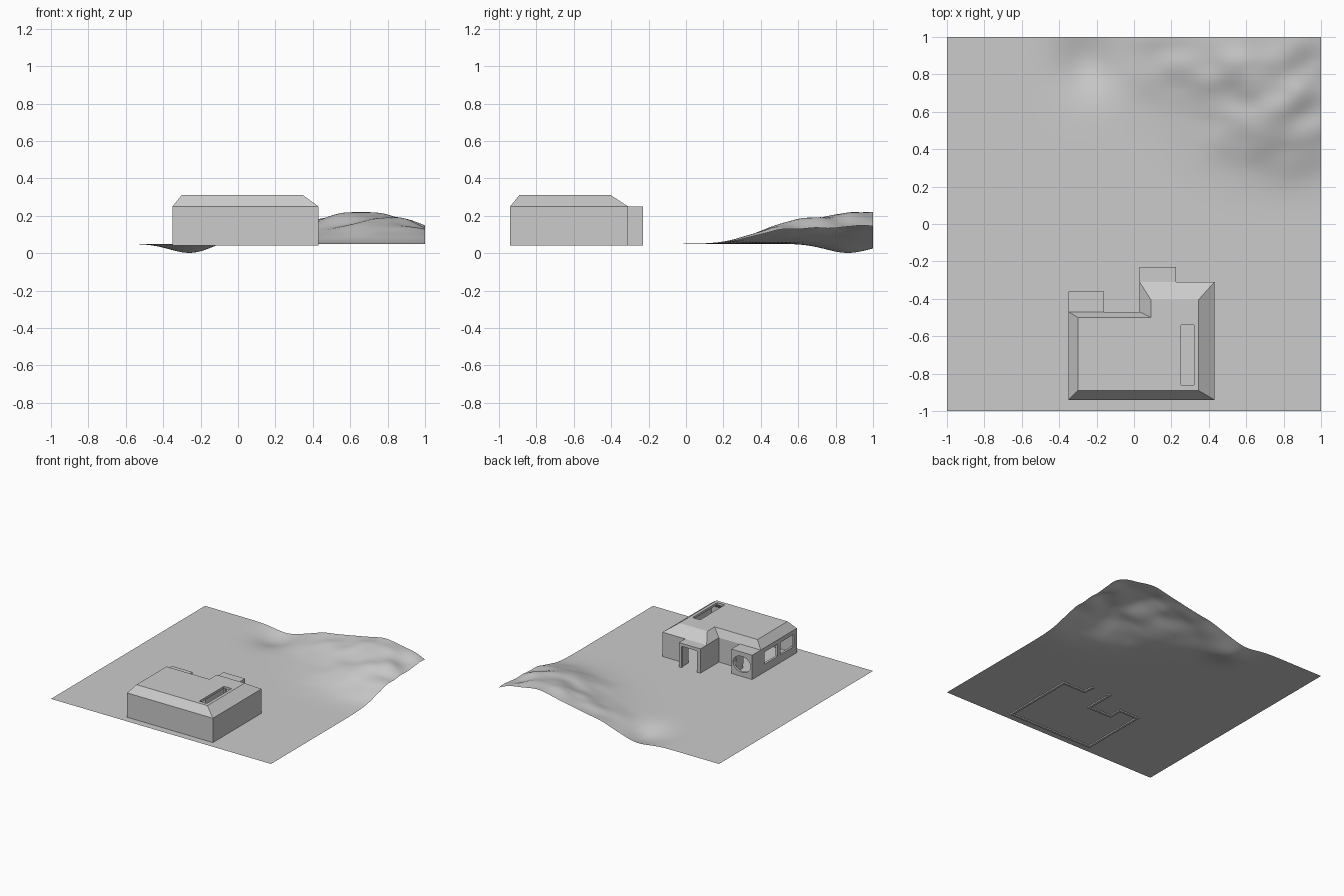
import bpy, bmesh, math
from mathutils import Vector, noise

if "Cube" in bpy.data.objects:
    bpy.data.objects.remove(bpy.data.objects["Cube"])

grey = bpy.data.materials.new("plain_grey")
grey.diffuse_color = (0.6, 0.6, 0.6, 1)
grey.use_nodes = True
grey.node_tree.nodes["Principled BSDF"].inputs["Base Color"].default_value = grey.diffuse_color


def finish(bm, name, mat=grey):
    me = bpy.data.meshes.new(name)
    bm.to_mesh(me)
    bm.free()
    ob = bpy.data.objects.new(name, me)
    bpy.context.collection.objects.link(ob)
    if mat:
        me.materials.append(mat)
    return ob


# Terrain: flat sheet with a hill in the back right corner and a hollow beside it
# (centre x, centre y, spread x, spread y, height)
BUMPS = [(.70, .95, .28, .25, .172), (.80, .52, .25, .16, .075),
         (.20, 1.0, .20, .20, .060), (-.25, .87, .11, .12, -.053)]


def height(x, y):
    h = [a * math.exp(-((x - cx) / sx) ** 2 / 2 - ((y - cy) / sy) ** 2 / 2)
         for cx, cy, sx, sy, a in BUMPS]
    hill = sum(h[:3])
    ripple = noise.noise(Vector((x * 5, y * 7, 0.3))) * min(hill, .12) * .22
    return .05 + sum(h) + ripple


bm = bmesh.new()
bmesh.ops.create_grid(bm, x_segments=100, y_segments=100, size=1)
for v in bm.verts:
    v.co.z = height(v.co.x, v.co.y)
for f in bm.faces:
    f.smooth = True
finish(bm, "terrain")

# House shell: walls, two flat porch roofs and a hipped roof with a flat top
BASE, EAVE, TOP = .04, .25, .312
outline = [(-.35, -.94), (.43, -.94), (.43, -.31), (.225, -.31), (.225, -.23), (.03, -.23),
           (.03, -.31), (.03, -.47), (-.16, -.47), (-.16, -.36), (-.35, -.36), (-.35, -.47)]
bm = bmesh.new()


def face(*pts):
    bm.faces.new([bm.verts.new(p) for p in pts])


for (ax, ay), (bx, by) in zip(outline, outline[1:] + outline[:1]):
    face((ax, ay, BASE), (bx, by, BASE), (bx, by, EAVE), (ax, ay, EAVE))
for ids in ((3, 4, 5, 6), (8, 9, 10, 11)):
    face(*[(*outline[i], EAVE) for i in ids])

# Each roof side: eave corner indices, then the top edge corners
top = [(-.30, -.89), (.345, -.89), (.345, -.405), (.09, -.405), (.09, -.50), (-.30, -.50)]
sides = [(0, 1), (1, 2), (2, 3, 6), (6, 7), (7, 8, 11), (11, 0)]
for i, ids in enumerate(sides):
    face(*[(*outline[k], EAVE) for k in ids],
         (*top[(i + 1) % 6], TOP), (*top[i], TOP))
face(*[(x, y, TOP) for x, y in top])
bmesh.ops.remove_doubles(bm, verts=bm.verts, dist=.0005)
bmesh.ops.recalc_face_normals(bm, faces=bm.faces)
house = finish(bm, "house")
solid = house.modifiers.new("wall_thickness", 'SOLIDIFY')
solid.thickness, solid.offset, solid.use_even_offset = .018, -1, True


# Openings
def cut(name, lo, hi, round_shape=False):
    b = bmesh.new()
    if round_shape:
        bmesh.ops.create_cone(b, cap_ends=True, segments=32, radius1=.5, radius2=.5, depth=1)
        for v in b.verts:
            v.co = (v.co.x, v.co.z, v.co.y)
    else:
        bmesh.ops.create_cube(b, size=1)
    for v in b.verts:
        v.co = [l + (h - l) * (c + .5) for l, h, c in zip(lo, hi, v.co)]
    bmesh.ops.recalc_face_normals(b, faces=b.faces)
    ob = finish(b, name, None)
    ob.hide_render = True
    ob.hide_set(True)
    m = house.modifiers.new(name, 'BOOLEAN')
    m.operation, m.solver, m.object = 'DIFFERENCE', 'EXACT', ob


for i, y in enumerate((-.90, -.69)):
    cut(f"side_window_cutter_{i + 1}", (-.38, y, .115), (-.32, y + .17, .215))
cut("round_window_cutter", (-.335, -.40, .085), (-.175, -.33, .215), True)
cut("doorway_cutter", (.06, -.26, .03), (.20, -.20, .225))
cut("skylight_cutter", (.25, -.86, .28), (.32, -.54, .34))
